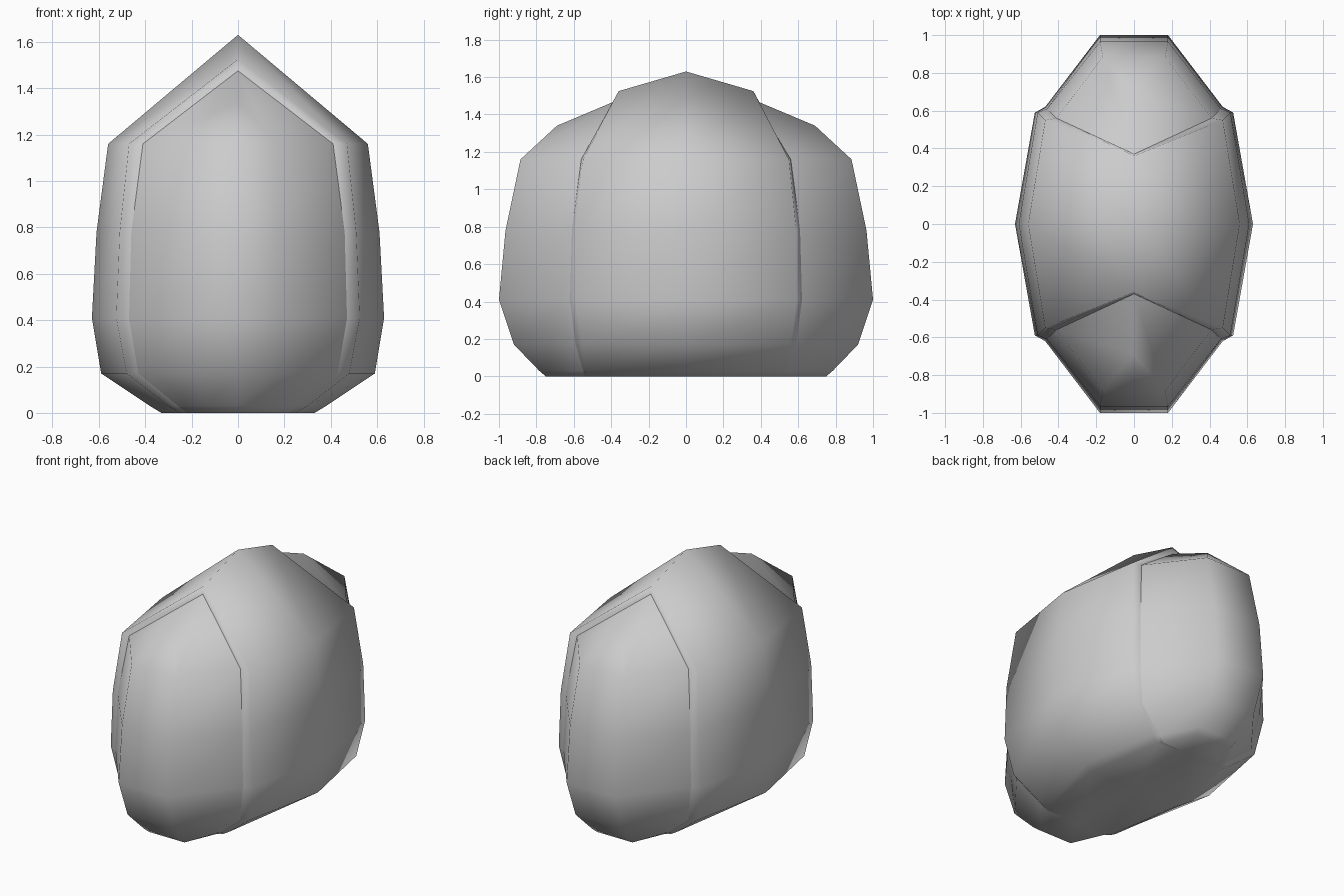
import bpy, bmesh, math

if "Cube" in bpy.data.objects:
    bpy.data.objects.remove(bpy.data.objects["Cube"])

# Levels from ground to eaves: z, band middle x, band edge (x, y), panel side (x, y), panel corner (x, y)
levels = [
    (0.00, 0.33, 0.25, 0.52, 0.22, 0.54, 0.13, 0.75),
    (0.03, 0.38, 0.30, 0.53, 0.26, 0.55, 0.14, 0.785),
    (0.17, 0.59, 0.48, 0.56, 0.43, 0.59, 0.17, 0.92),
    (0.41, 0.63, 0.525, 0.59, 0.47, 0.62, 0.18, 1.00),
    (0.78, 0.61, 0.51, 0.59, 0.46, 0.61, 0.18, 0.965),
    (1.16, 0.56, 0.47, 0.55, 0.41, 0.56, 0.165, 0.885),
]
band, panel = [], []
for z, xm, xe, ye, xs, ys, xc, yc in levels:
    band.append([(xm, 0, z), (xe, ye, z), (xs, ys, z)])
    panel.append([(xs, ys, z), (xc, yc, z), (0, yc, z)])
# Roof ridge rows
band.append([(0, 0, 1.63), (0, 0.36, 1.525), (0, 0.37, 1.475)])
panel.append([(0, 0.37, 1.475), (0, 0.69, 1.34), (0, 0.69, 1.34)])
# Flat underside rows
band.insert(0, [(0, y, z) for x, y, z in band[0]])
panel.insert(0, [(0, y, z) for x, y, z in panel[0]])


def shell(name, rows):
    """Skin a quarter grid and mirror it over x and y."""
    bm = bmesh.new()
    for sx in (1, -1):
        for sy in (1, -1):
            grid = [[bm.verts.new((x * sx, y * sy, z)) for x, y, z in r] for r in rows]
            for a, b in zip(grid, grid[1:]):
                for i in range(len(a) - 1):
                    f = [a[i], a[i + 1], b[i + 1], b[i]]
                    bm.faces.new(f if sx * sy > 0 else f[::-1])
    bmesh.ops.remove_doubles(bm, verts=bm.verts, dist=0.0005)
    bmesh.ops.dissolve_degenerate(bm, dist=0.0005, edges=bm.edges)
    me = bpy.data.meshes.new(name)
    bm.to_mesh(me)
    bm.free()
    ob = bpy.data.objects.new(name, me)
    bpy.context.collection.objects.link(ob)
    bpy.ops.object.select_all(action='DESELECT')
    bpy.context.view_layer.objects.active = ob
    ob.select_set(True)
    bpy.ops.object.shade_smooth_by_angle(angle=math.radians(85))
    return ob


# Raised middle band with its lip, and the two end panels
shell("middle_band", band)
shell("end_panels", panel)
